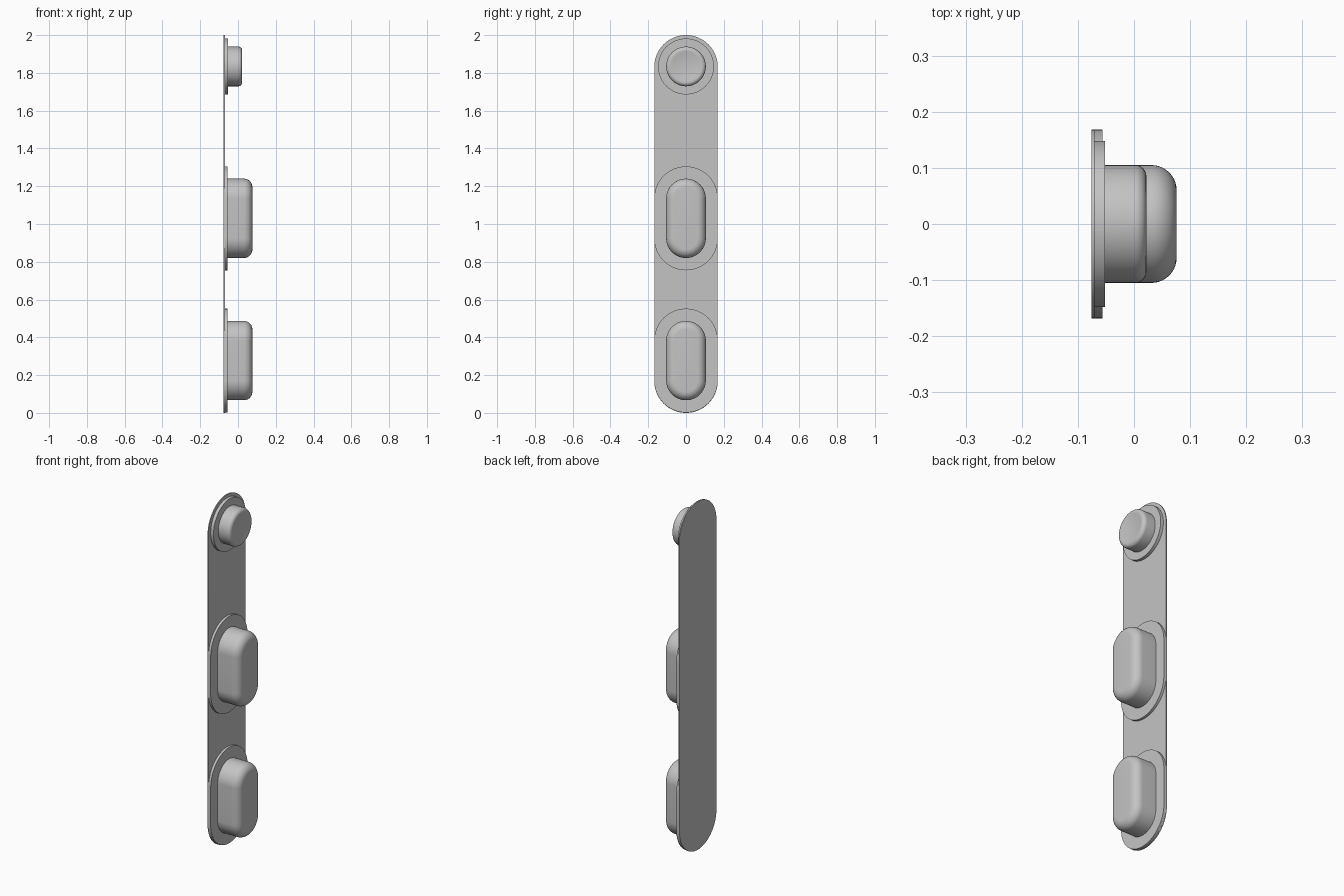
import bpy
import bmesh
from math import sin, cos, pi, radians

cube = bpy.data.objects.get("Cube")
if cube:
    bpy.data.objects.remove(cube)

grey = bpy.data.materials.new("plain_grey")
grey.use_nodes = True
colour = (0.55, 0.55, 0.55, 1)
grey.diffuse_color = colour
grey.node_tree.nodes["Principled BSDF"].inputs["Base Color"].default_value = colour

ARC = 32  # segments in each half circle


def stadium(x, radius, half, zc):
    """Outline of a rounded slot (or circle when half is 0) facing +x."""
    pts = []
    for side in (1, -1):
        count = ARC + 1 if half else ARC
        for i in range(count):
            a = pi * i / ARC
            pts.append((x, side * radius * cos(a), zc + side * (half + radius * sin(a))))
    return pts


def loft(name, profile, half, zc):
    """Stack outlines along x from (x, radius) pairs and cap both ends."""
    bm = bmesh.new()
    rings = [[bm.verts.new(p) for p in stadium(x, r, half, zc)] for x, r in profile]
    for a, b in zip(rings, rings[1:]):
        for i in range(len(a)):
            j = (i + 1) % len(a)
            bm.faces.new((a[i], a[j], b[j], b[i]))
    bm.faces.new(rings[0][::-1])
    bm.faces.new(rings[-1])
    bmesh.ops.recalc_face_normals(bm, faces=bm.faces)
    mesh = bpy.data.meshes.new(name)
    bm.to_mesh(mesh)
    bm.free()
    mesh.materials.append(grey)
    obj = bpy.data.objects.new(name, mesh)
    bpy.context.collection.objects.link(obj)
    bpy.ops.object.select_all(action='DESELECT')
    obj.select_set(True)
    bpy.context.view_layer.objects.active = obj
    bpy.ops.object.shade_smooth_by_angle(angle=radians(30))


def button_profile(base, top, radius, fillet, steps=10):
    """Straight wall followed by a rounded front edge."""
    pts = [(base, radius)]
    for i in range(steps + 1):
        a = pi / 2 * i / steps
        pts.append((top - fillet + fillet * sin(a), radius - fillet + fillet * cos(a)))
    return pts


BACK, SHEET, WIDE = -0.076, -0.07, 0.168

# Thin backing strip
loft("backing_strip", [(BACK, WIDE), (SHEET, WIDE)], 1 - WIDE, 1)

# Two long buttons with their flanges
for label, zc in (("lower", 0.277), ("middle", 1.03)):
    loft(label + "_flange", [(SHEET, WIDE), (-0.056, WIDE)], 0.107, zc)
    loft(label + "_button", button_profile(-0.056, 0.076, 0.105, 0.045), 0.105, zc)

# Round button with a shallow dished face
loft("upper_flange", [(SHEET, 0.148), (-0.052, 0.148)], 0, 1.834)
profile = button_profile(-0.052, 0.022, 0.105, 0.02)
rim = profile[-1][1]
for k in range(1, 9):
    t = 1 - k / 8.2
    profile.append((0.022 - 0.008 * (1 - t * t), rim * t))
loft("upper_button", profile, 0, 1.834)
